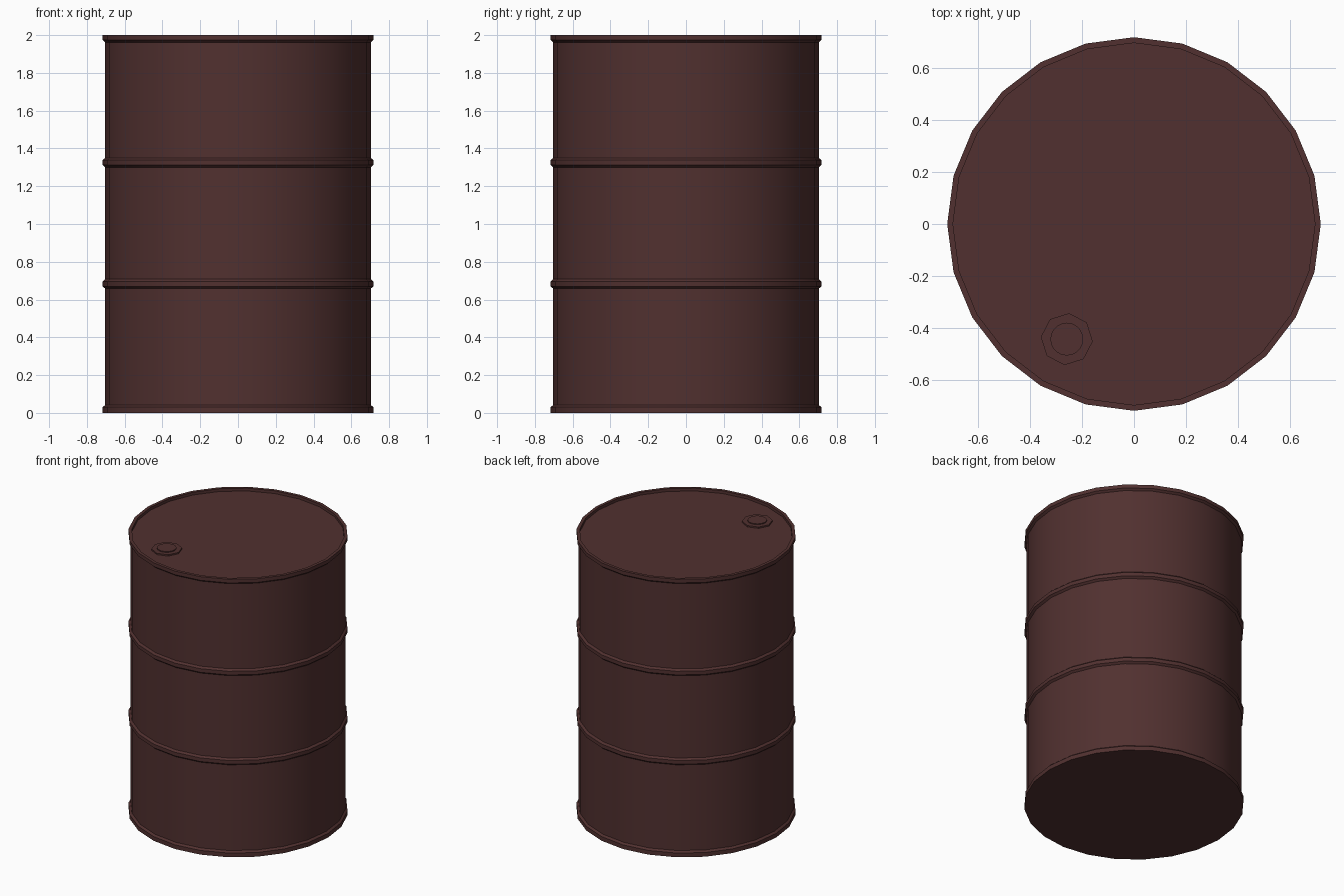
import bpy, bmesh
from math import radians, sin, cos, pi

if "Cube" in bpy.data.objects:
    bpy.data.objects.remove(bpy.data.objects["Cube"], do_unlink=True)

paint = bpy.data.materials.new("dark_brown_paint")
paint.use_nodes = True
brown = (0.082, 0.030, 0.029, 1)
paint.diffuse_color = brown
paint.node_tree.nodes["Principled BSDF"].inputs["Base Color"].default_value = brown


def lathe(name, profile, sides, centre=(0, 0), turn=0, angle=30):
    """Spin a bottom-to-top (radius, height) profile and cap both ends."""
    bm = bmesh.new()
    rings = []
    for r, z in profile:
        rings.append([bm.verts.new((r * cos(turn + 2 * pi * i / sides),
                                    r * sin(turn + 2 * pi * i / sides), z))
                      for i in range(sides)])
    for low, high in zip(rings, rings[1:]):
        for i in range(sides):
            j = (i + 1) % sides
            bm.faces.new((low[i], low[j], high[j], high[i]))
    bm.faces.new(rings[0][::-1])
    bm.faces.new(rings[-1])
    mesh = bpy.data.meshes.new(name)
    bm.to_mesh(mesh)
    bm.free()
    mesh.materials.append(paint)
    obj = bpy.data.objects.new(name, mesh)
    obj.location = (*centre, 0)
    bpy.context.collection.objects.link(obj)
    bpy.ops.object.select_all(action="DESELECT")
    obj.select_set(True)
    bpy.context.view_layer.objects.active = obj
    bpy.ops.object.shade_smooth_by_angle(angle=radians(angle))
    return obj


BODY, RIM, LID = 0.703, 0.717, 1.98


def hoop(z):
    """Profile of one raised rolling hoop around the wall."""
    return [(BODY, z - 0.025), (RIM, z - 0.013), (RIM, z + 0.013), (BODY, z + 0.025)]


# Drum wall with bottom rim, two hoops, top rim and sunken lid
profile = [(RIM, 0), (RIM, 0.03), (BODY, 0.042)]
profile += hoop(0.683) + hoop(1.325)
profile += [(BODY, 1.962), (RIM, 1.974), (RIM, 2.0), (0.695, 2.0), (0.695, LID)]
lathe("drum_body", profile, 24)

# Filler bung: octagonal flange with a round plug
bung = (-0.258, -0.442)
lathe("bung_flange", [(0.1, LID - 0.005), (0.1, LID + 0.01)], 8, bung, radians(-5))
lathe("bung_plug", [(0.063, LID), (0.063, LID + 0.016)], 20, bung)
